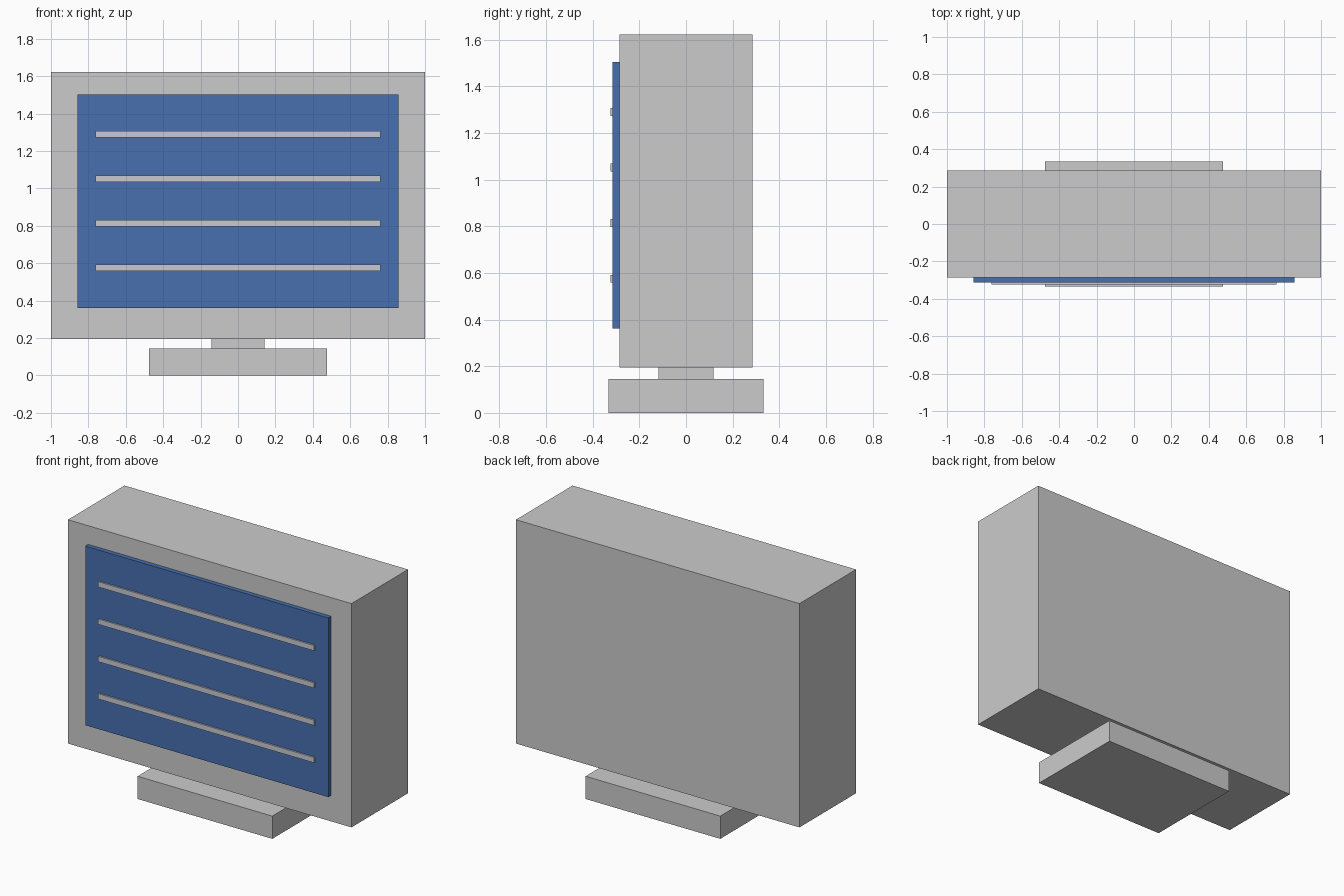
import bpy

if "Cube" in bpy.data.objects:
    bpy.data.objects.remove(bpy.data.objects["Cube"])


def material(name, rgb):
    mat = bpy.data.materials.new(name)
    mat.diffuse_color = (*rgb, 1.0)
    mat.use_nodes = True
    mat.node_tree.nodes["Principled BSDF"].inputs["Base Color"].default_value = mat.diffuse_color
    return mat


def box(name, x, y, z, mat=None):
    """Box spanning -x..x, with (min, max) ranges in y and z."""
    bpy.ops.mesh.primitive_cube_add(
        size=1, location=(0, sum(y) / 2, sum(z) / 2))
    obj = bpy.context.object
    obj.name = name
    obj.scale = (2 * x, y[1] - y[0], z[1] - z[0])
    bpy.ops.object.transform_apply(location=False, rotation=False, scale=True)
    if mat:
        obj.data.materials.append(mat)
    return obj


blue = material("screen_blue", (0.065, 0.162, 0.434))
pale = material("line_grey", (0.58, 0.60, 0.66))

# Stand: base and short neck
box("base", 0.475, (-0.333, 0.333), (0, 0.145))
box("neck", 0.142, (-0.118, 0.118), (0.145, 0.195))

# Monitor casing
box("casing", 1.0, (-0.285, 0.285), (0.195, 1.622))

# Raised screen panel
box("screen", 0.857, (-0.314, -0.285), (0.361, 1.503), blue)

# Evenly spaced lines across the screen
for i in range(4):
    z = 0.575 + i * 0.238
    box(f"screen_line_{i + 1}", 0.762, (-0.324, -0.310),
        (z - 0.017, z + 0.017), pale)
